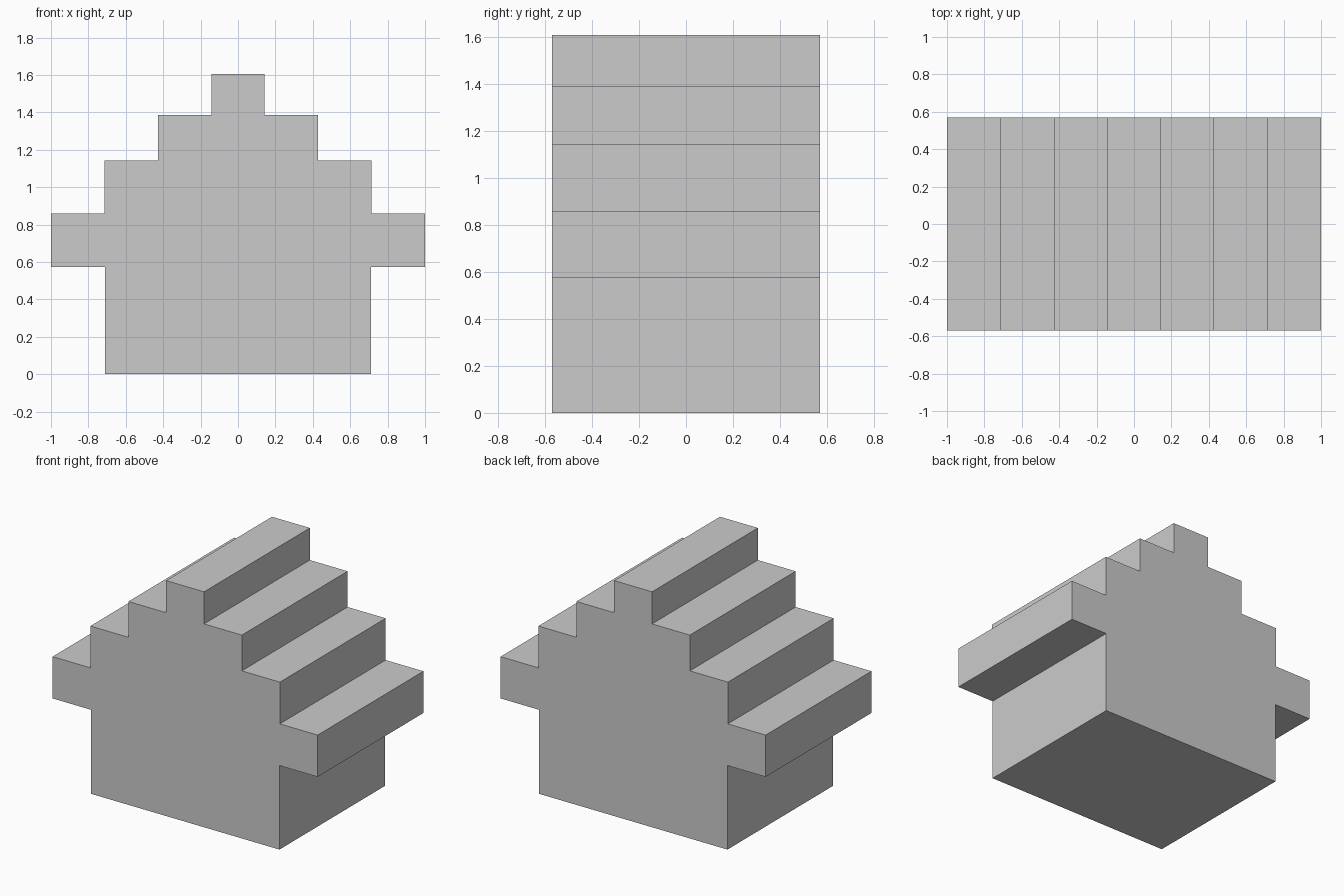
import bpy, bmesh
from mathutils import Vector

if "Cube" in bpy.data.objects:
    bpy.data.objects.remove(bpy.data.objects["Cube"])

HALF_DEPTH = 0.57

# Right half of the gable outline (x, z): wall, overhanging eave, then roof steps
right = [(0.712, 0.0), (0.712, 0.573), (1.0, 0.573), (1.0, 0.858),
         (0.715, 0.858), (0.715, 1.143), (0.428, 1.143), (0.428, 1.387),
         (0.143, 1.387), (0.143, 1.606)]
outline = right + [(-x, z) for x, z in reversed(right)]

# Stepped house: mirrored outline extruded from front to back
bm = bmesh.new()
front = bm.faces.new([bm.verts.new((x, -HALF_DEPTH, z)) for x, z in outline])
result = bmesh.ops.extrude_face_region(bm, geom=[front], use_keep_orig=True)
back_verts = [g for g in result["geom"] if isinstance(g, bmesh.types.BMVert)]
bmesh.ops.translate(bm, verts=back_verts, vec=Vector((0, 2 * HALF_DEPTH, 0)))
bmesh.ops.recalc_face_normals(bm, faces=bm.faces)

mesh = bpy.data.meshes.new("stepped_house")
bm.to_mesh(mesh)
bm.free()
house = bpy.data.objects.new("stepped_house", mesh)
bpy.context.collection.objects.link(house)
